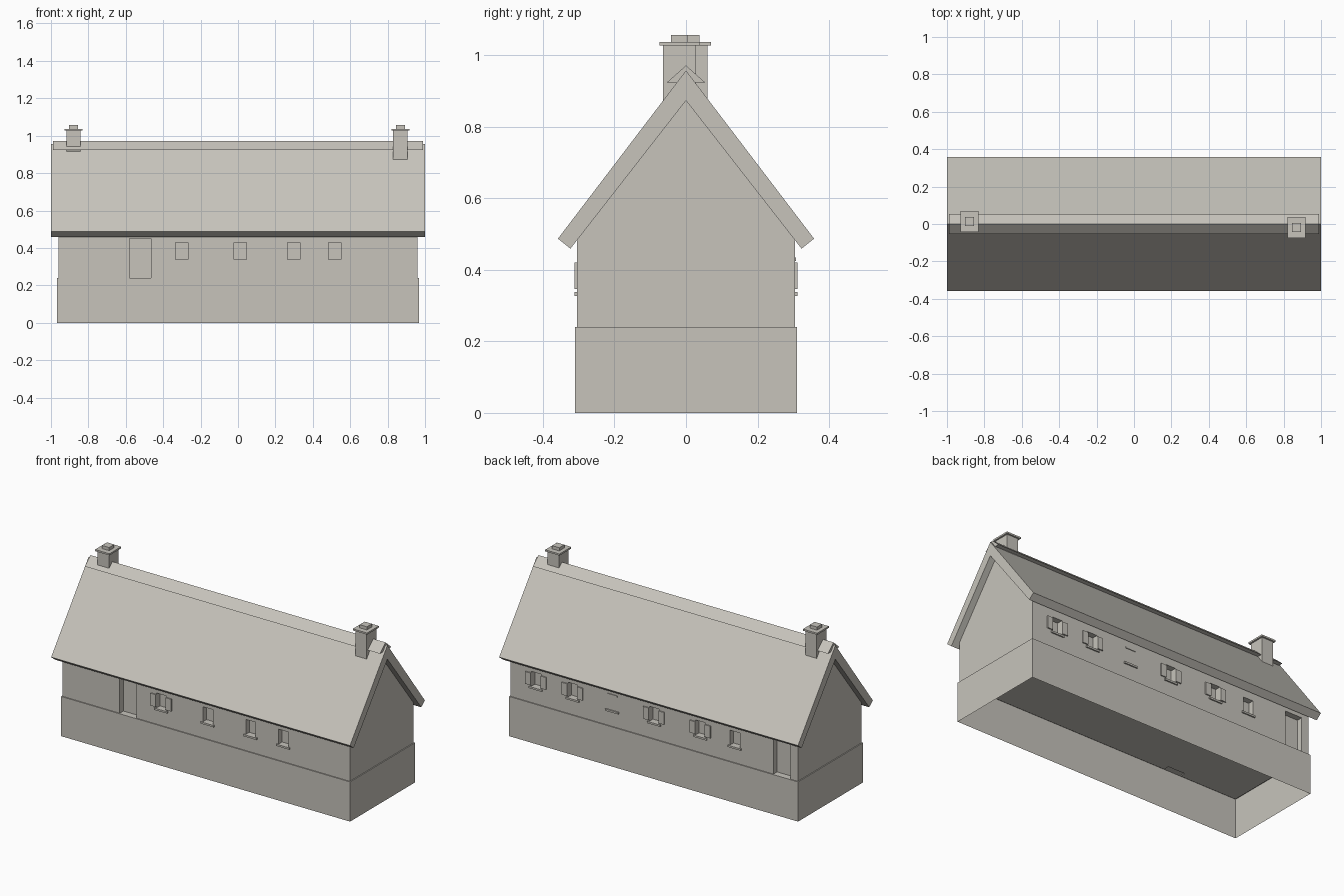
import bpy, bmesh
from mathutils import Matrix, Vector

if "Cube" in bpy.data.objects:
    bpy.data.objects.remove(bpy.data.objects["Cube"])

stone = bpy.data.materials.new("warm grey stone")
stone.use_nodes = True
COLOUR = (0.57, 0.55, 0.50, 1)
stone.diffuse_color = COLOUR
stone.node_tree.nodes["Principled BSDF"].inputs["Base Color"].default_value = COLOUR


def finish(bm, name):
    bmesh.ops.recalc_face_normals(bm, faces=bm.faces)
    mesh = bpy.data.meshes.new(name)
    bm.to_mesh(mesh)
    bm.free()
    mesh.materials.append(stone)
    obj = bpy.data.objects.new(name, mesh)
    bpy.context.scene.collection.objects.link(obj)
    return obj


def add_box(bm, x, y, z):
    """Box spanning the given (low, high) ranges."""
    size = Vector([b - a for a, b in (x, y, z)])
    mid = Vector([(a + b) / 2 for a, b in (x, y, z)])
    bmesh.ops.create_cube(
        bm, size=1, matrix=Matrix.Translation(mid) @ Matrix.Diagonal(size).to_4x4())


def gable_prism(name, half_profile, half_length):
    """Closed prism along x from a mirrored (y, z) profile; points at y = 0 stay single."""
    outline = half_profile + [(-y, z) for y, z in reversed(half_profile) if y > 0]
    bm = bmesh.new()
    near, far = [[bm.verts.new((x, y, z)) for y, z in outline]
                 for x in (-half_length, half_length)]
    bm.faces.new(near)
    bm.faces.new(far[::-1])
    for i in range(len(outline)):
        bm.faces.new((near[i], near[i - 1], far[i - 1], far[i]))
    return finish(bm, name)


# Plinth, open underneath
WALL_Y = 0.304
bm = bmesh.new()
add_box(bm, (-0.967, 0.967), (-0.31, 0.31), (0, 0.24))
bm.normal_update()
bmesh.ops.delete(bm, geom=[f for f in bm.faces if f.normal.z < -0.9], context="FACES")
finish(bm, "plinth")

# Walls with gables, roof slab and ridge capping
walls = gable_prism("walls", [(0, 0.874), (WALL_Y, 0.485), (WALL_Y, 0.236)], 0.961)
gable_prism("roof", [(0, 0.957), (0.358, 0.487), (0.323, 0.459), (0, 0.873)], 1.0)
gable_prism("ridge_cap", [(0, 0.971), (0.054, 0.923)], 0.988)

# Openings: side (-1 front, 1 back), centre x, kind
OPENINGS = [(-1, -0.522, "door"), (-1, -0.30, "shuttered"), (-1, 0.012, "plain"),
            (-1, 0.298, "plain"), (-1, 0.517, "plain"),
            (1, 0.79, "shuttered"), (1, 0.545, "shuttered"), (1, 0.28, "blind"),
            (1, 0.0, "shuttered"), (1, -0.31, "shuttered"), (1, -0.54, "plain"),
            (1, -0.855, "door")]
DEPTH = 0.035


def depth_range(side, inner, outer):
    return sorted((side * (WALL_Y + inner), side * (WALL_Y + outer)))


cutters, sills, shutters, lintels = (bmesh.new() for _ in range(4))
for side, x, kind in OPENINGS:
    half = 0.057 if kind == "door" else 0.033
    if kind == "door":
        add_box(cutters, (x - half, x + half), depth_range(side, -DEPTH, 0.05), (0.2, 0.45))
        continue
    if kind == "blind":
        add_box(lintels, (x - half, x + half), depth_range(side, -0.01, 0.004), (0.425, 0.434))
    else:
        add_box(cutters, (x - half, x + half), depth_range(side, -DEPTH, 0.05), (0.337, 0.428))
    add_box(sills, (x - 0.044, x + 0.044), depth_range(side, -0.02, 0.008), (0.327, 0.338))
    if kind == "shuttered":
        for s in (-1, 1):
            edges = sorted((x + s * half, x + s * 0.07))
            add_box(shutters, edges, depth_range(side, -0.01, 0.007), (0.346, 0.42))
finish(sills, "window_sills")
finish(shutters, "window_shutters")
finish(lintels, "blind_window_lintel")

# Cut the recesses into the walls
cutter = finish(cutters, "opening_cutter")
cutter.hide_render = True
cut = walls.modifiers.new("openings", "BOOLEAN")
cut.operation, cut.solver, cut.object = "DIFFERENCE", "EXACT", cutter
graph = bpy.context.evaluated_depsgraph_get()
walls_mesh = bpy.data.meshes.new_from_object(walls.evaluated_get(graph))
walls.modifiers.clear()
walls.data = walls_mesh
bpy.data.objects.remove(cutter)

# Chimneys: shaft, slab and pot
for name, x, y in (("left_chimney", 0.868, -0.018), ("right_chimney", -0.879, 0.014)):
    bm = bmesh.new()
    for hx, hy, z in ((0.038, 0.046, (0.84, 1.028)),
                      (0.048, 0.056, (1.027, 1.037)),
                      (0.024, 0.024, (1.036, 1.056))):
        add_box(bm, (x - hx, x + hx), (y - hy, y + hy), z)
    finish(bm, name)
